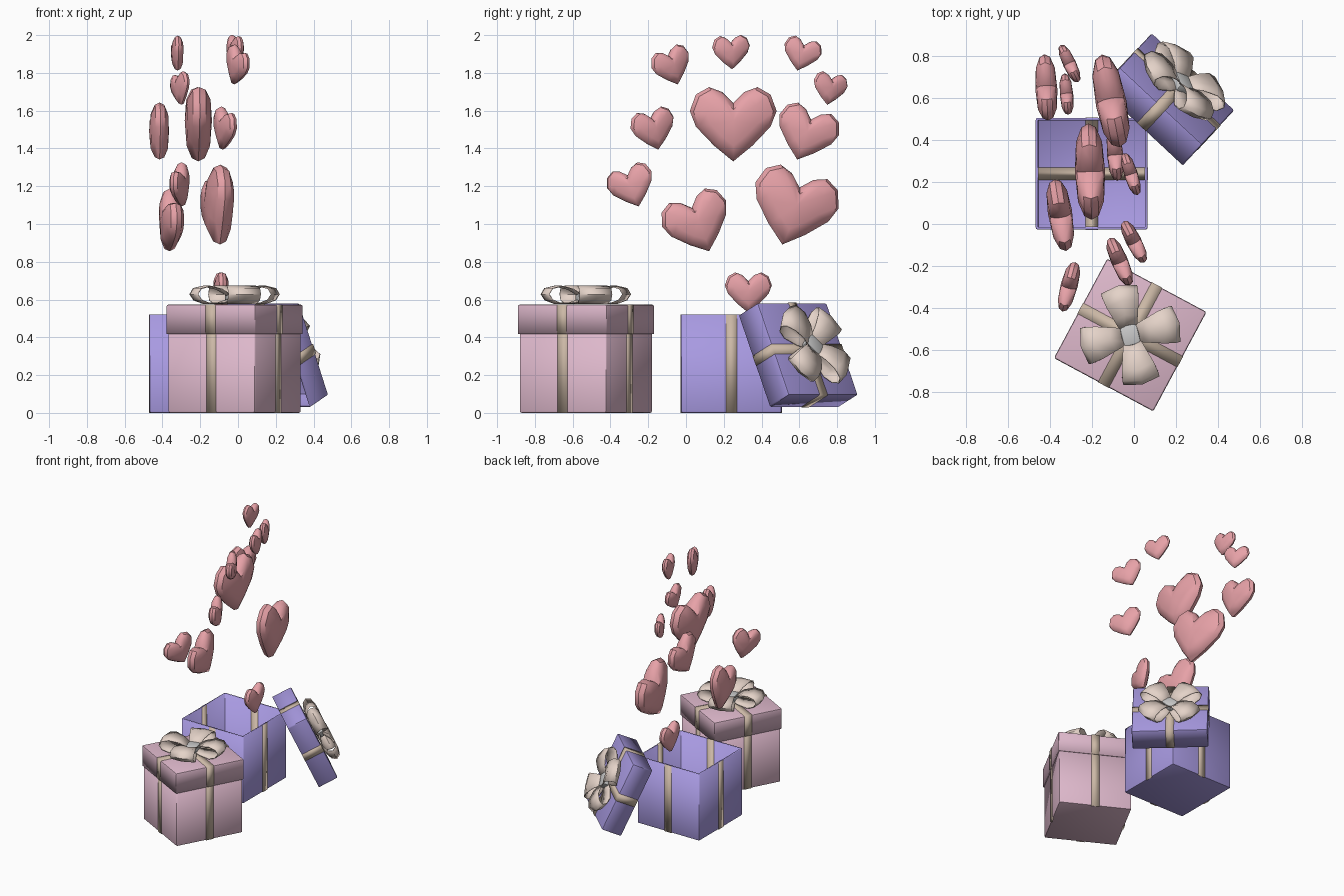
import bpy, bmesh
from math import radians, sin, cos, pi
from mathutils import Matrix, Vector, Euler

if "Cube" in bpy.data.objects:
    bpy.data.objects.remove(bpy.data.objects["Cube"])


def material(name, rgb):
    m = bpy.data.materials.new(name)
    m.diffuse_color = (*rgb, 1)
    m.use_nodes = True
    m.node_tree.nodes["Principled BSDF"].inputs["Base Color"].default_value = m.diffuse_color
    return m


PINK = material("pink card", (0.73, 0.48, 0.60))
PURPLE = material("purple card", (0.39, 0.32, 0.75))
ROSE = material("rose", (0.80, 0.36, 0.39))
CREAM = material("cream ribbon", (0.78, 0.65, 0.58))
TAN = material("tan ribbon", (0.60, 0.48, 0.38))
WALL = 0.012


def finish(bm, name, mat, matrix=Matrix(), thickness=0, offset=-1, angle=30):
    me = bpy.data.meshes.new(name)
    bm.to_mesh(me)
    bm.free()
    ob = bpy.data.objects.new(name, me)
    bpy.context.collection.objects.link(ob)
    ob.matrix_world = matrix
    if mat:
        me.materials.append(mat)
    if thickness:
        mod = ob.modifiers.new("thickness", 'SOLIDIFY')
        mod.thickness = thickness
        mod.offset = offset
        mod.use_even_offset = True
    bpy.ops.object.select_all(action='DESELECT')
    ob.select_set(True)
    bpy.context.view_layer.objects.active = ob
    bpy.ops.object.shade_smooth_by_angle(angle=radians(angle))
    return ob


def flip_over(bm, height):
    for v in bm.verts:
        v.co.z = height - v.co.z
    bmesh.ops.reverse_faces(bm, faces=bm.faces)


def open_box(name, side, height, mat, matrix, lid=False):
    # thin-walled box, open at the top (or at the bottom for a lid)
    bm = bmesh.new()
    bmesh.ops.create_cube(bm, size=1)
    for v in bm.verts:
        v.co = Vector((v.co.x * side, v.co.y * side, (v.co.z + 0.5) * height))
    top = [f for f in bm.faces if f.calc_center_median().z > height - 0.001]
    bmesh.ops.delete(bm, geom=top, context='FACES_ONLY')
    edges = [e for e in bm.edges if not e.is_boundary]
    bmesh.ops.bevel(bm, geom=edges, offset=0.01, segments=2, profile=0.5, affect='EDGES')
    if lid:
        flip_over(bm, height)
    finish(bm, name, mat, matrix, WALL)

    # two crossing ribbon bands, showing on both sides of the card
    bm = bmesh.new()
    a, w, g = side / 2 + 0.002, 0.029, 0.0005
    base = -0.002 if lid else g
    path = [(a, height), (a, base), (-a, base), (-a, height)]
    for turn in (Matrix(), Matrix.Rotation(pi / 2, 3, 'Z')):
        rows = [[bm.verts.new(turn @ Vector((x, s * w, z))) for s in (-1, 1)] for x, z in path]
        for p, q in zip(rows, rows[1:]):
            bm.faces.new((p[0], q[0], q[1], p[1]))
    if lid:
        flip_over(bm, height)
    finish(bm, name + "_ribbon", TAN, matrix, WALL + 0.004)


def bow(name, matrix):
    # four flared loops around a square knot
    profile = [(0.03, 0.03), (0.09, 0.01), (0.17, 0.006), (0.22, 0.025), (0.24, 0.055),
               (0.222, 0.085), (0.17, 0.098), (0.10, 0.082), (0.03, 0.042)]
    bm = bmesh.new()
    for k in range(4):
        turn = Matrix.Rotation(k * pi / 2, 3, 'Z')
        rows = []
        for r, z in profile:
            w = 0.036 + 0.052 * min(1, max(0, (r - 0.03) / 0.17))
            rows.append([bm.verts.new(turn @ Vector((r - 0.018 * abs(s), s * w, z)))
                         for s in (-1, 0, 1)])
        for p, q in zip(rows, rows[1:]):
            for i in (0, 1):
                bm.faces.new((p[i], q[i], q[i + 1], p[i + 1]))
    finish(bm, name + "_loops", CREAM, matrix, 0.005, 0, 50)
    bm = bmesh.new()
    bmesh.ops.create_cube(bm, size=1, matrix=Matrix.Translation((0, 0, 0.036))
                          @ Matrix.Diagonal((0.085, 0.1, 0.05, 1)))
    bmesh.ops.bevel(bm, geom=bm.edges[:], offset=0.01, segments=2, profile=0.5, affect='EDGES')
    finish(bm, name + "_knot", None, matrix)


def heart(name, centre, size, yaw, roll):
    # pillow-shaped heart built from rings of one outline
    half = [(0.13, 0.37), (0.28, 0.425), (0.43, 0.34), (0.5, 0.15), (0.43, -0.03), (0.22, -0.25)]
    outline = [(0, 0.24)] + half + [(0, -0.43)] + [(-y, z) for y, z in reversed(half)]
    n, mid = len(outline), 0.04
    bm = bmesh.new()

    def ring(scale, x):
        return [bm.verts.new((x, y * scale, mid + (z - mid) * scale)) for y, z in outline]

    rim = ring(1, 0)
    for s in (1, -1):
        rings = [rim, ring(0.92, s * 0.075), ring(0.62, s * 0.135)]
        pole = bm.verts.new((s * 0.157, 0, mid))
        for p, q in zip(rings, rings[1:]):
            for i in range(n):
                j = (i + 1) % n
                bm.faces.new((p[i], p[j], q[j], q[i]))
        for i in range(n):
            bm.faces.new((rings[2][i], rings[2][(i + 1) % n], pole))
    bmesh.ops.recalc_face_normals(bm, faces=bm.faces)
    rot = Euler((radians(roll), 0, radians(yaw))).to_matrix()
    for v in bm.verts:
        v.co = rot @ v.co * size
    # put the middle of the turned heart on the given centre
    box = Vector([(max(c) + min(c)) / 2 for c in zip(*[v.co for v in bm.verts])])
    for v in bm.verts:
        v.co -= box
    finish(bm, name, ROSE, Matrix.Translation(centre), angle=40)


def place(x, y, z, rx=0, rz=0):
    return Matrix.Translation((x, y, z)) @ Euler((radians(rx), 0, radians(rz))).to_matrix().to_4x4()


def lift(z, turn=0):
    return place(0, 0, z, 0, turn)


# closed pink gift
gift = place(-0.018, -0.53, 0, 0, -28.2)
open_box("pink_box", 0.522, 0.52, PINK, gift)
open_box("pink_lid", 0.538, 0.155, PINK, gift @ lift(0.418), lid=True)
bow("pink_bow", gift @ lift(0.573, 42))

# open purple gift with its lid leaning on the back corner
open_box("purple_box", 0.534, 0.52, PURPLE, place(-0.202, 0.24, 0))
leaning = place(0.16, 0.596, 0.307, 65, 137)
open_box("purple_lid", 0.538, 0.15, PURPLE, leaning @ lift(-0.075), lid=True)
bow("purple_bow", leaning @ lift(0.075, 42))

# floating hearts: centre, size, yaw, roll
hearts = [
    ((-0.21, 0.25, 1.528), 0.46, 2, 0),
    ((-0.11, 0.588, 1.103), 0.47, 11, -17),
    ((-0.352, 0.042, 1.022), 0.37, 9, 22),
    ((-0.31, -0.30, 1.21), 0.26, -15, 20),
    ((-0.068, -0.18, 1.508), 0.255, 23, 14),
    ((0.0, -0.085, 1.845), 0.235, 27, 20),
    ((-0.015, 0.238, 1.91), 0.21, 18, 3),
    ((-0.322, 0.62, 1.905), 0.205, 5, -15),
    ((-0.308, 0.766, 1.72), 0.20, 25, -10),
    ((-0.418, 0.652, 1.492), 0.335, 3, -19),
    ((-0.09, 0.33, 0.637), 0.25, 5, 0),
]
for i, h in enumerate(hearts):
    heart(f"heart_{i + 1}", *h)
